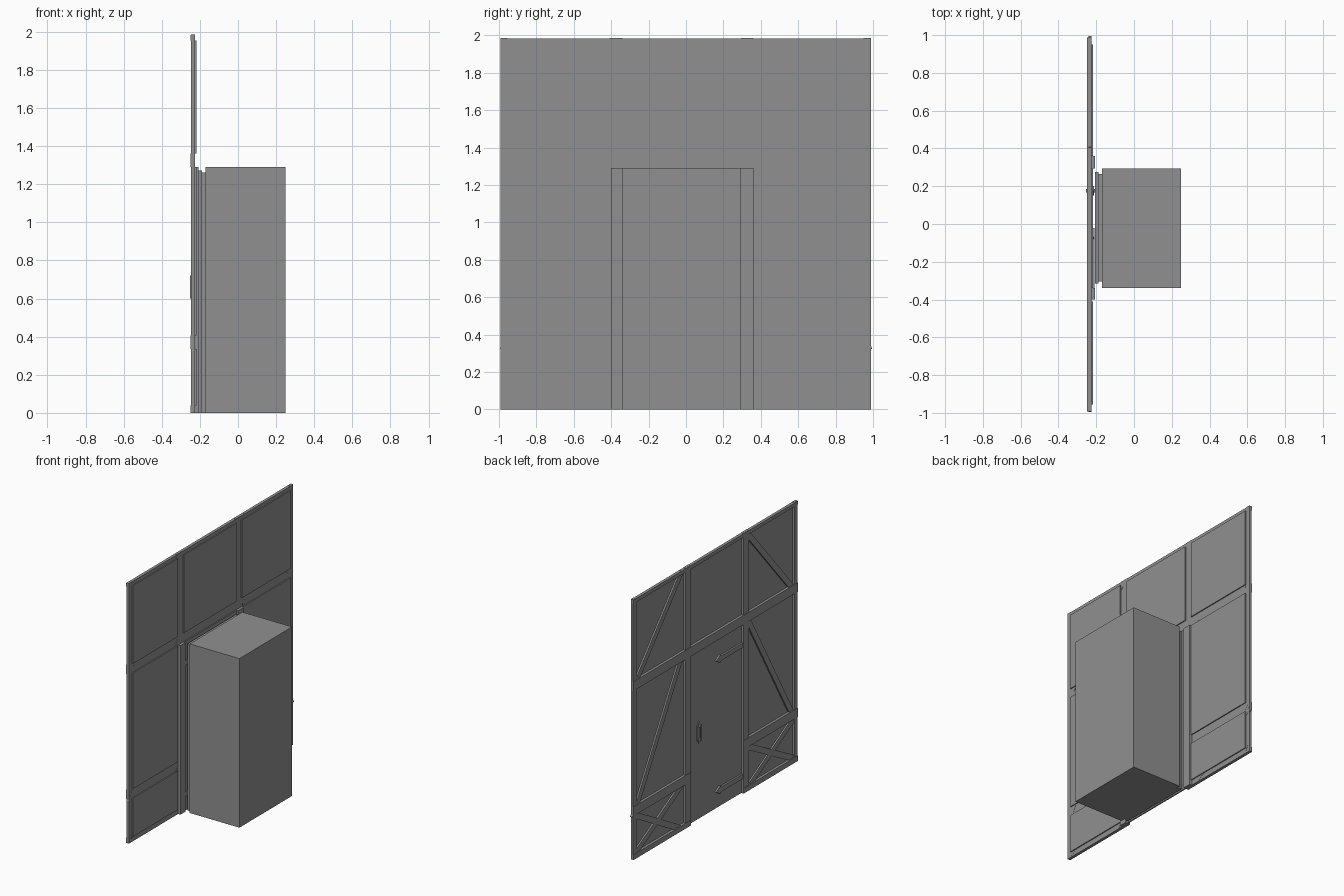
import bpy, bmesh, math
from mathutils import Matrix, Vector

cube = bpy.data.objects.get("Cube")
if cube:
    bpy.data.objects.remove(cube, do_unlink=True)

GREY = (0.28, 0.28, 0.28, 1)
mat = bpy.data.materials.new("plain_grey")
mat.use_nodes = True
mat.diffuse_color = GREY
mat.node_tree.nodes["Principled BSDF"].inputs["Base Color"].default_value = GREY


def finish(name, bm):
    bmesh.ops.recalc_face_normals(bm, faces=bm.faces)
    me = bpy.data.meshes.new(name)
    bm.to_mesh(me)
    bm.free()
    me.materials.append(mat)
    ob = bpy.data.objects.new(name, me)
    bpy.context.collection.objects.link(ob)
    return ob


def box(name, x, y, z):
    """Box from three (low, high) ranges."""
    bm = bmesh.new()
    size = [r[1] - r[0] for r in (x, y, z)]
    mid = [(r[0] + r[1]) / 2 for r in (x, y, z)]
    bmesh.ops.create_cube(bm, size=1, matrix=Matrix.Translation(mid) @ Matrix.Diagonal((*size, 1)))
    return finish(name, bm)


def brace(name, a, b, width=0.045, x=(-0.241, -0.225)):
    """Slanted bar between two (y, z) points."""
    a, b = Vector(a), Vector(b)
    d = b - a
    m = (Matrix.Translation((sum(x) / 2, *((a + b) / 2)))
         @ Matrix.Rotation(math.atan2(d.y, d.x), 4, 'X')
         @ Matrix.Diagonal((x[1] - x[0], d.length, width, 1)))
    bm = bmesh.new()
    bmesh.ops.create_cube(bm, size=1, matrix=m)
    return finish(name, bm)


def plate(name, outline, x):
    """Extrude a (y, z) outline through an x range."""
    bm = bmesh.new()
    face = bm.faces.new([bm.verts.new((x[0], *p)) for p in outline])
    new = bmesh.ops.extrude_face_region(bm, geom=[face])["geom"]
    bmesh.ops.translate(bm, vec=(x[1] - x[0], 0, 0),
                        verts=[v for v in new if isinstance(v, bmesh.types.BMVert)])
    return finish(name, bm)


# Sheet panels in a three-column grid, the door filling the lower middle
PANEL = (-0.229, -0.218)
LEFT, MID, RIGHT = (-0.955, -0.41), (-0.34, 0.295), (0.36, 0.95)
LOW, TALL, TOP = (0.04, 0.335), (0.405, 1.29), (1.36, 1.955)
for side, cols in (("right", LEFT), ("left", RIGHT)):
    for level, rows in (("low", LOW), ("tall", TALL), ("top", TOP)):
        box(f"{side}_{level}_panel", PANEL, cols, rows)
box("middle_top_panel", PANEL, MID, TOP)
box("door_panel", PANEL, MID, (0, 1.29))

# Frame posts and rails
POST, RAIL = (-0.246, -0.226), (-0.249, -0.226)
for i, y in enumerate([(-0.993, -0.955), (-0.41, -0.34), (0.295, 0.36), (0.95, 0.988)]):
    box(f"post_{i + 1}", POST, y, (0, 1.985))
box("top_rail", RAIL, (-0.993, 0.988), (1.955, 1.983))
box("middle_rail", RAIL, (-0.993, 0.988), (1.29, 1.36))
for side, y in (("right", (-0.993, -0.34)), ("left", (0.295, 0.988))):
    box(f"{side}_lower_rail", RAIL, y, (0.335, 0.405))
    box(f"{side}_bottom_rail", RAIL, y, (0, 0.04))

# Slanted braces, mirrored on both sides of the door
for side, s in (("right", -1), ("left", 1)):
    brace(f"{side}_top_brace", (s * 0.94, 1.34), (s * 0.39, 1.97))
    brace(f"{side}_tall_brace", (s * 0.95, 0.36), (s * 0.39, 1.325))
    brace(f"{side}_cross_brace_a", (s * 0.985, 0.345), (s * 0.42, 0.025))
    brace(f"{side}_cross_brace_b", (s * 0.38, 0.345), (s * 0.96, 0.03))

# Door jambs joining the wall and the cabinet
box("right_jamb", (-0.226, -0.206), (-0.40, -0.34), (0, 1.29))
box("left_jamb", (-0.226, -0.206), (0.295, 0.36), (0, 1.29))

# Pointed hinge straps on both faces of the door
for level, z in (("lower", 0.13), ("upper", 1.13)):
    outline = [(-0.34, z - 0.018), (-0.08, z - 0.018), (-0.07, z - 0.032), (-0.02, z),
               (-0.07, z + 0.032), (-0.08, z + 0.018), (-0.34, z + 0.018)]
    plate(f"{level}_back_hinge", outline, (-0.242, -0.229))
    plate(f"{level}_front_hinge", outline, (-0.218, -0.209))

# Pull handles: backing plate and bowed grip on each face
for side, base, out in (("back", -0.229, -1), ("front", -0.218, 1)):
    c, z = 0.175, 0.66
    outline = [(c - 0.025, z - 0.05), (c, z - 0.085), (c + 0.025, z - 0.05),
               (c + 0.025, z + 0.05), (c, z + 0.085), (c - 0.025, z + 0.05)]
    plate(f"{side}_handle_plate", outline, (base, base + out * 0.005))
    tip = base + out * (0.024 if out < 0 else 0.012)
    grip = sorted((tip, tip - out * 0.007))
    box(f"{side}_handle_grip", grip, (c - 0.009, c + 0.009), (z - 0.06, z + 0.06))
    for end, dz in (("lower", -0.052), ("upper", 0.052)):
        box(f"{side}_{end}_handle_foot", sorted((base, tip)), (c - 0.009, c + 0.009),
            (z + dz - 0.008, z + dz + 0.008))

# Cabinet body with a stepped lip facing the door
box("cabinet_body", (-0.17, 0.25), (-0.34, 0.295), (0, 1.29))
box("cabinet_inner_step", (-0.188, -0.17), (-0.305, 0.265), (0, 1.262))
box("cabinet_lip", (-0.206, -0.188), (-0.315, 0.275), (0, 1.272))
